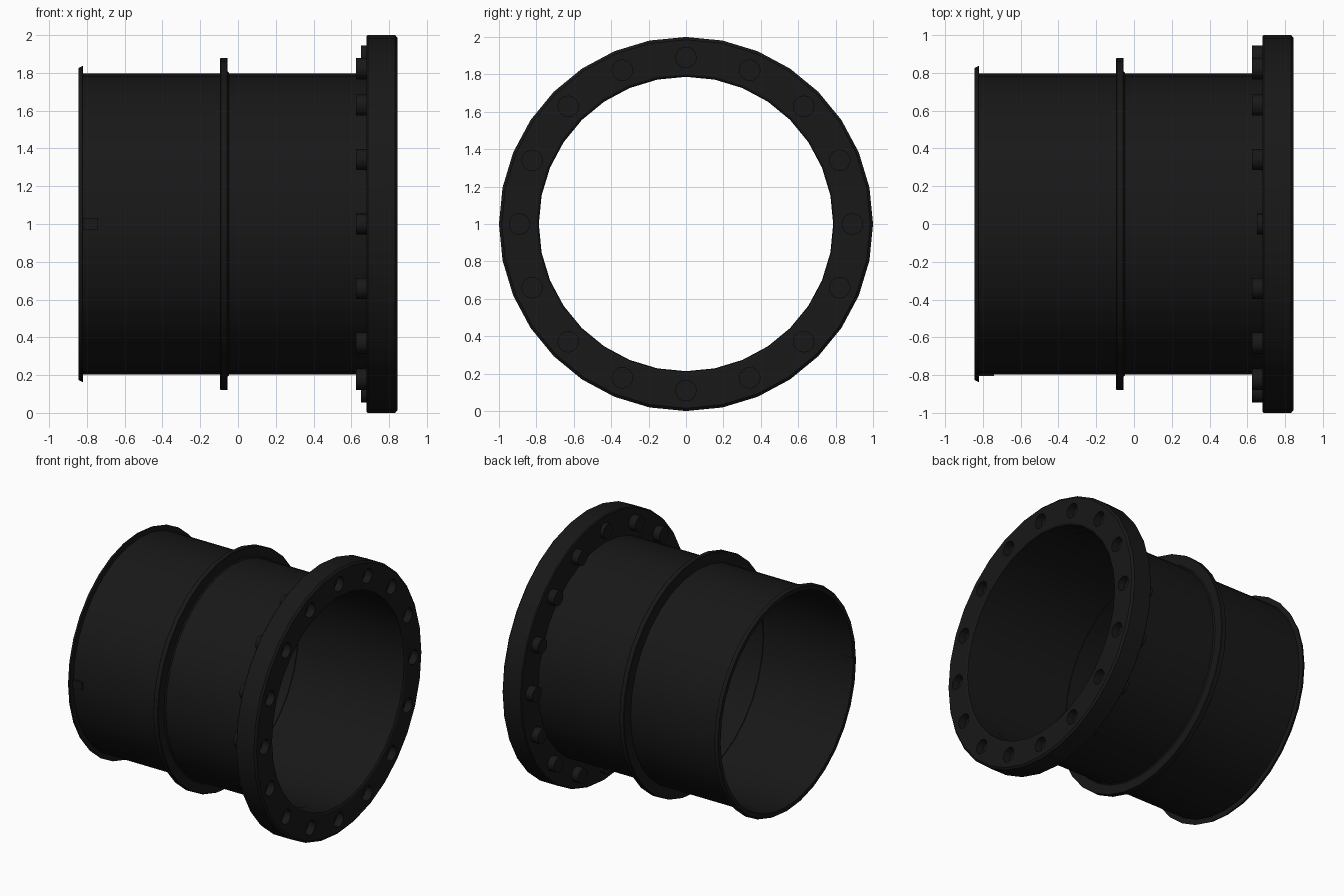
import bpy, bmesh, math
from mathutils import Matrix, Vector

if "Cube" in bpy.data.objects:
    bpy.data.objects.remove(bpy.data.objects["Cube"])

SIDES = 32
CZ = 1.0

mat = bpy.data.materials.new("black_iron")
mat.diffuse_color = (0.009, 0.009, 0.009, 1)
mat.use_nodes = True
mat.node_tree.nodes["Principled BSDF"].inputs["Base Color"].default_value = mat.diffuse_color


def finish(name, bm, material=True):
    bmesh.ops.recalc_face_normals(bm, faces=bm.faces[:])
    me = bpy.data.meshes.new(name)
    bm.to_mesh(me)
    bm.free()
    ob = bpy.data.objects.new(name, me)
    bpy.context.collection.objects.link(ob)
    if material:
        me.materials.append(mat)
    return ob


def smooth(ob):
    bpy.ops.object.select_all(action='DESELECT')
    ob.select_set(True)
    bpy.context.view_layer.objects.active = ob
    bpy.ops.object.shade_smooth_by_angle(angle=math.radians(30))


def lathe(name, profile):
    """Revolve a closed (x, radius) profile round the pipe axis."""
    bm = bmesh.new()
    rings = []
    for i in range(SIDES):
        a = 2 * math.pi * i / SIDES
        rings.append([bm.verts.new((x, r * math.cos(a), CZ + r * math.sin(a)))
                      for x, r in profile])
    n = len(profile)
    for i in range(SIDES):
        p, q = rings[i], rings[(i + 1) % SIDES]
        for j in range(n):
            k = (j + 1) % n
            bm.faces.new((p[j], p[k], q[k], q[j]))
    return finish(name, bm)


def add_rod(bm, angle, x0, x1, radius, circle=0.89):
    """Cylinder parallel to the pipe axis, on the bolt circle."""
    pos = Vector(((x0 + x1) / 2, circle * math.cos(angle), CZ + circle * math.sin(angle)))
    bmesh.ops.create_cone(bm, cap_ends=True, segments=16, radius1=radius, radius2=radius,
                          depth=x1 - x0,
                          matrix=Matrix.Translation(pos) @ Matrix.Rotation(math.pi / 2, 4, 'Y'))


# Thin pipe wall
smooth(lathe("pipe", [(-0.84, 0.798), (0.70, 0.798), (0.70, 0.793), (-0.84, 0.793)]))

# Flared lip at the plain end
smooth(lathe("end_lip", [(-0.845, 0.794), (-0.845, 0.825), (-0.822, 0.837),
                         (-0.82, 0.797), (-0.83, 0.792)]))

# Middle collar, with small foot and slight inner ridge
smooth(lathe("middle_collar", [(-0.095, 0.787), (-0.095, 0.876), (-0.091, 0.88), (-0.059, 0.88),
                               (-0.055, 0.876), (-0.055, 0.808), (-0.047, 0.80), (-0.047, 0.787)]))

# Flange with bevelled rims
flange = lathe("flange", [(0.68, 0.79), (0.68, 0.993), (0.687, 1.0), (0.832, 1.0),
                          (0.845, 0.985), (0.845, 0.802), (0.838, 0.79)])

# Bolt sockets cut in the flange face
angles = [2 * math.pi * k / 16 for k in range(16)]
bm = bmesh.new()
for a in angles:
    add_rod(bm, a, 0.79, 0.90, 0.055)
cutter = finish("socket_cutter", bm, False)
cutter.hide_render = True
mod = flange.modifiers.new("sockets", 'BOOLEAN')
mod.operation = 'DIFFERENCE'
mod.solver = 'EXACT'
mod.object = cutter
bpy.ops.object.select_all(action='DESELECT')
flange.select_set(True)
bpy.context.view_layer.objects.active = flange
bpy.ops.object.modifier_apply(modifier=mod.name)
bpy.data.objects.remove(cutter)
smooth(flange)

# Bolt ends behind the flange; the top and bottom ones are shorter
bm = bmesh.new()
for k, a in enumerate(angles):
    add_rod(bm, a, 0.652 if k in (4, 12) else 0.625, 0.72, 0.056)
smooth(finish("bolts", bm))

# Small locating key on the plain end
bm = bmesh.new()
bmesh.ops.create_cube(bm, size=1, matrix=Matrix.Translation((-0.79, -0.797, CZ))
                      @ Matrix.Diagonal((0.1, 0.018, 0.06, 1)))
finish("locating_key", bm)
